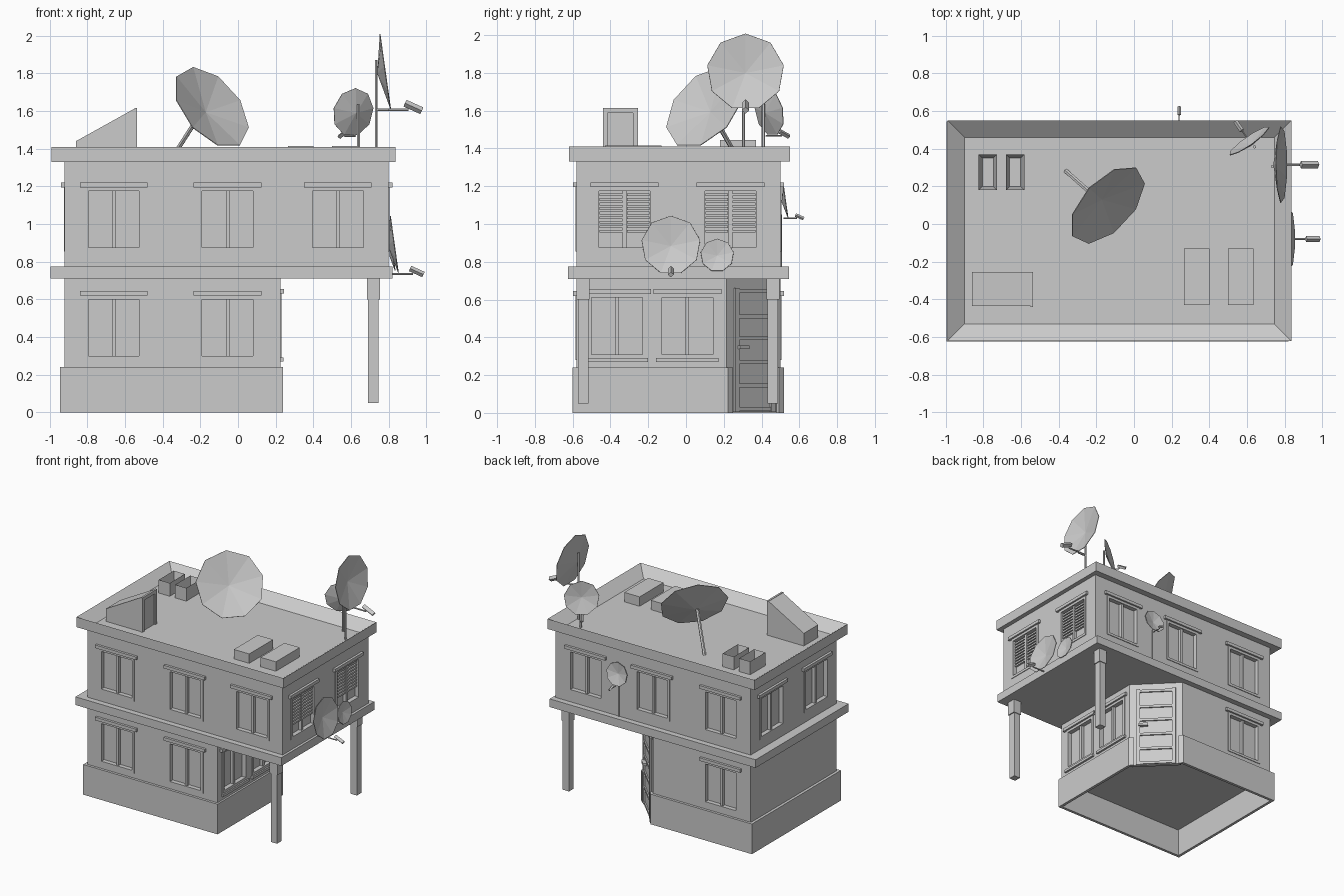
import bpy, bmesh, math
from mathutils import Vector, Matrix

if "Cube" in bpy.data.objects:
    bpy.data.objects.remove(bpy.data.objects["Cube"])

I4 = Matrix.Identity(4)


def finish(bm, name):
    bmesh.ops.recalc_face_normals(bm, faces=bm.faces)
    me = bpy.data.meshes.new(name)
    bm.to_mesh(me)
    bm.free()
    ob = bpy.data.objects.new(name, me)
    bpy.context.collection.objects.link(ob)
    return ob


def add_box(bm, x, y, z, M=I4):
    """Box from (min, max) ranges, placed by M."""
    size = (x[1] - x[0], y[1] - y[0], z[1] - z[0], 1)
    mid = Vector(((x[0] + x[1]) / 2, (y[0] + y[1]) / 2, (z[0] + z[1]) / 2))
    bmesh.ops.create_cube(bm, size=1, matrix=M @ Matrix.Translation(mid) @ Matrix.Diagonal(size))


def box(name, x, y, z, inset=0, depth=0):
    """Box, optionally with a sunken top."""
    bm = bmesh.new()
    add_box(bm, x, y, z)
    if inset:
        bm.normal_update()
        top = max(bm.faces, key=lambda f: f.calc_center_median().z)
        bmesh.ops.inset_region(bm, faces=[top], thickness=inset, use_even_offset=True)
        bmesh.ops.translate(bm, verts=top.verts, vec=(0, 0, -depth))
    return finish(bm, name)


def prism(name, pts, vec):
    """Polygon of 3D points extruded along vec."""
    bm = bmesh.new()
    f = bm.faces.new([bm.verts.new(p) for p in pts])
    ext = bmesh.ops.extrude_face_region(bm, geom=[f], use_keep_orig=True)
    bmesh.ops.translate(bm, verts=[v for v in ext["geom"] if isinstance(v, bmesh.types.BMVert)], vec=vec)
    return finish(bm, name)


def rod(name, p, q, r, sides=6):
    p, q = Vector(p), Vector(q)
    M = Matrix.Translation((p + q) / 2) @ (q - p).to_track_quat('Z', 'Y').to_matrix().to_4x4()
    bm = bmesh.new()
    bmesh.ops.create_cone(bm, cap_ends=True, segments=sides, radius1=r, radius2=r,
                          depth=(q - p).length, matrix=M)
    return finish(bm, name)


def dish(name, c, r, heading, tilt, depth, feed=0):
    """Nine-sided shallow cone; feed is the reach of its arm and receiver."""
    h, t = math.radians(heading), math.radians(tilt)
    c = Vector(c)
    flat = Vector((math.cos(h), math.sin(h), 0))
    n = flat * math.cos(t) + Vector((0, 0, math.sin(t)))
    u = Vector((-math.sin(h), math.cos(h), 0))
    v = n.cross(u)
    bm = bmesh.new()
    apex = bm.verts.new(c - n * depth)
    rim = [bm.verts.new(c + (u * math.sin(a) + v * math.cos(a)) * r)
           for a in (math.tau * i / 9 for i in range(9))]
    for i in range(9):
        bm.faces.new((apex, rim[i - 1], rim[i]))
    ob = finish(bm, name)
    ob.modifiers.new("thickness", 'SOLIDIFY').thickness = 0.004
    if feed:
        k = feed / 0.2
        low = c - Vector((0, 0, r * 0.97))
        end = low + flat * feed * 0.62
        rod(name + "_arm", low - flat * 0.03 * k, end, 0.007 * k)
        drop = Vector((0, 0, 0.026 * k))
        rod(name + "_receiver", end - flat * 0.02 * k + drop * 1.4,
            end + flat * feed * 0.36 - drop * 0.2, 0.02 * k, 4)
    return ob


# Windows: cut recess, frame, mullion, lintel, optional sill and slats
cut = bmesh.new()


def window(name, x, y, z, angle, sill=False, slats=False):
    M = Matrix.Translation((x, y, z)) @ Matrix.Rotation(math.radians(angle), 4, 'Z')
    add_box(cut, (-0.155, 0.155), (-0.05, 0.03), (0, 0.34), M)
    bm = bmesh.new()
    fy = (-0.005, 0.031)
    for cx in (-0.145, 0.145):
        add_box(bm, (cx - 0.01, cx + 0.01), fy, (0, 0.34), M)
    for zz in (0, 0.32):
        add_box(bm, (-0.135, 0.135), fy, (zz, zz + 0.02), M)
    add_box(bm, (-0.01, 0.01), (0.005, 0.031), (0.02, 0.32), M)
    add_box(bm, (-0.18, 0.18), (-0.019, 0.005), (0.34, 0.365), M)
    if sill:
        add_box(bm, (-0.165, 0.165), (-0.016, 0.005), (-0.02, 0), M)
    if slats:
        for i in range(9):
            zz = 0.1 + i * 0.024
            for s in (-1, 1):
                a, b = sorted((s * 0.012, s * 0.133))
                add_box(bm, (a, b), (0.01, 0.026), (zz, zz + 0.014), M)
    finish(bm, name)


HI, LO = 0.855, 0.28
for i, x in enumerate((-0.66, -0.055, 0.53)):
    window(f"upper_front_window_{i}", x, -0.58, HI, 0)
    window(f"upper_back_window_{i}", x, 0.50, HI, 180)
for i, x in enumerate((-0.66, -0.055)):
    window(f"lower_front_window_{i}", x, -0.58, LO, 0)
window("lower_back_window", -0.66, 0.50, LO, 180)
for i, y in enumerate((-0.325, 0.235)):
    window(f"upper_right_window_{i}", 0.80, y, HI, 90, slats=True)
    window(f"upper_left_window_{i}", -0.92, y, HI, -90)
for i, y in enumerate((-0.365, 0.007)):
    window(f"lower_right_window_{i}", 0.225, y, 0.29, 90, sill=True)

# Walls: upper storey box, lower storey with a chamfered corner
plan = [(0.225, 0.215), (0.225, -0.58), (-0.92, -0.58), (-0.92, 0.50), (-0.06, 0.50)]
walls = [box("upper_walls", (-0.92, 0.80), (-0.58, 0.50), (0.74, 1.34)),
         prism("lower_walls", [(x, y, 0.22) for x, y in plan], (0, 0, 0.52))]
cutter = finish(cut, "window_cutter")
cutter.hide_render = True
for w in walls:
    m = w.modifiers.new("windows", 'BOOLEAN')
    m.object, m.operation, m.solver = cutter, 'DIFFERENCE', 'EXACT'
    bpy.context.view_layer.objects.active = w
    bpy.ops.object.modifier_apply(modifier=m.name)
bpy.data.objects.remove(cutter)

# Plinth: open band wrapping round to the door jambs
bm = bmesh.new()
path = [(0.212, 0.25), (0.24, 0.222), (0.24, -0.60), (-0.945, -0.60),
        (-0.945, 0.52), (-0.053, 0.52), (-0.025, 0.492)]
cols = [[bm.verts.new((x, y, z)) for z in (0, 0.24)] for x, y in path]
for a, b in zip(cols, cols[1:]):
    bm.faces.new((a[0], b[0], b[1], a[1]))
me = bpy.data.meshes.new("plinth")
bm.to_mesh(me)
bm.free()
plinth = bpy.data.objects.new("plinth", me)
bpy.context.collection.objects.link(plinth)
s = plinth.modifiers.new("thickness", 'SOLIDIFY')
s.thickness, s.offset, s.use_even_offset = 0.022, 1, True

# Corner door with rails, stiles and handle
D = Matrix.Translation((0.0825, 0.3575, 0)) @ Matrix.Rotation(math.radians(135), 4, 'Z')
bm = bmesh.new()
add_box(bm, (-0.185, 0.185), (-0.002, 0.025), (0.005, 0.66), D)
for cx in (-0.135, 0.135):
    add_box(bm, (cx - 0.015, cx + 0.015), (-0.014, 0), (0.005, 0.66), D)
for z in (0.02, 0.145, 0.27, 0.395, 0.51, 0.645):
    add_box(bm, (-0.12, 0.12), (-0.012, 0), (z - 0.01, z + 0.01), D)
add_box(bm, (-0.13, -0.06), (-0.028, 0), (0.338, 0.358), D)
finish(bm, "corner_door")

# Storey slab, roof slab with parapet
box("middle_slab", (-0.995, 0.82), (-0.625, 0.545), (0.71, 0.775))
box("roof_slab", (-0.99, 0.835), (-0.62, 0.55), (1.33, 1.41), 0.092, 0.072)

# Pillars under the overhang
for name, y in (("front_pillar", -0.545), ("back_pillar", 0.46)):
    box(name, (0.69, 0.745), (y - 0.028, y + 0.028), (0.05, 0.62))
    box(name + "_cap", (0.685, 0.753), (y - 0.034, y + 0.034), (0.60, 0.72))

# Roof stairhead with its door frame
prism("stairhead", [(-0.86, -0.435, 1.33), (-0.545, -0.435, 1.33),
                    (-0.545, -0.435, 1.615), (-0.86, -0.435, 1.44)], (0, 0.18, 0))
bm = bmesh.new()
for a, b, c, d in ((-0.44, -0.415, 1.33, 1.615), (-0.28, -0.255, 1.33, 1.615), (-0.415, -0.28, 1.587, 1.615)):
    add_box(bm, (-0.55, -0.535), (a, b), (c, d))
finish(bm, "stairhead_door_frame")

# Chimneys and roof vents
for i, x in enumerate((-0.825, -0.68)):
    box(f"chimney_{i}", (x, x + 0.098), (0.18, 0.37), (1.33, 1.445), 0.02, 0.09)
for i, x in enumerate((0.265, 0.50)):
    box(f"roof_vent_{i}", (x, x + 0.135), (-0.43, -0.13), (1.33, 1.415))

# Satellite dishes with masts
dish("large_roof_dish", (-0.14, 0.10, 1.62), 0.252, -43, 32, 0.05)
rod("large_roof_dish_strut", (-0.36, 0.28, 1.335), (-0.19, 0.13, 1.60), 0.013)
dish("tall_mast_dish", (0.785, 0.315, 1.805), 0.205, 0, 8, 0.042, 0.195)
rod("tall_mast", (0.735, 0.305, 1.335), (0.735, 0.305, 1.87), 0.008)
rod("tall_mast_arm_root", (0.73, 0.305, 1.606), (0.80, 0.305, 1.606), 0.007)
dish("corner_roof_dish", (0.612, 0.44, 1.593), 0.13, 125, 10, 0.027, 0.13)
rod("corner_mast", (0.64, 0.41, 1.335), (0.64, 0.41, 1.635), 0.009)
dish("right_wall_dish", (0.833, -0.08, 0.888), 0.157, 0, 8, 0.033, 0.155)
dish("right_wall_small_dish", (0.825, 0.165, 0.835), 0.088, 0, 8, 0.018)
dish("back_wall_dish", (0.24, 0.53, 1.12), 0.092, 90, 8, 0.02, 0.095)
rod("back_wall_cable", (0.24, 0.503, 0.77), (0.24, 0.503, 1.05), 0.005)
